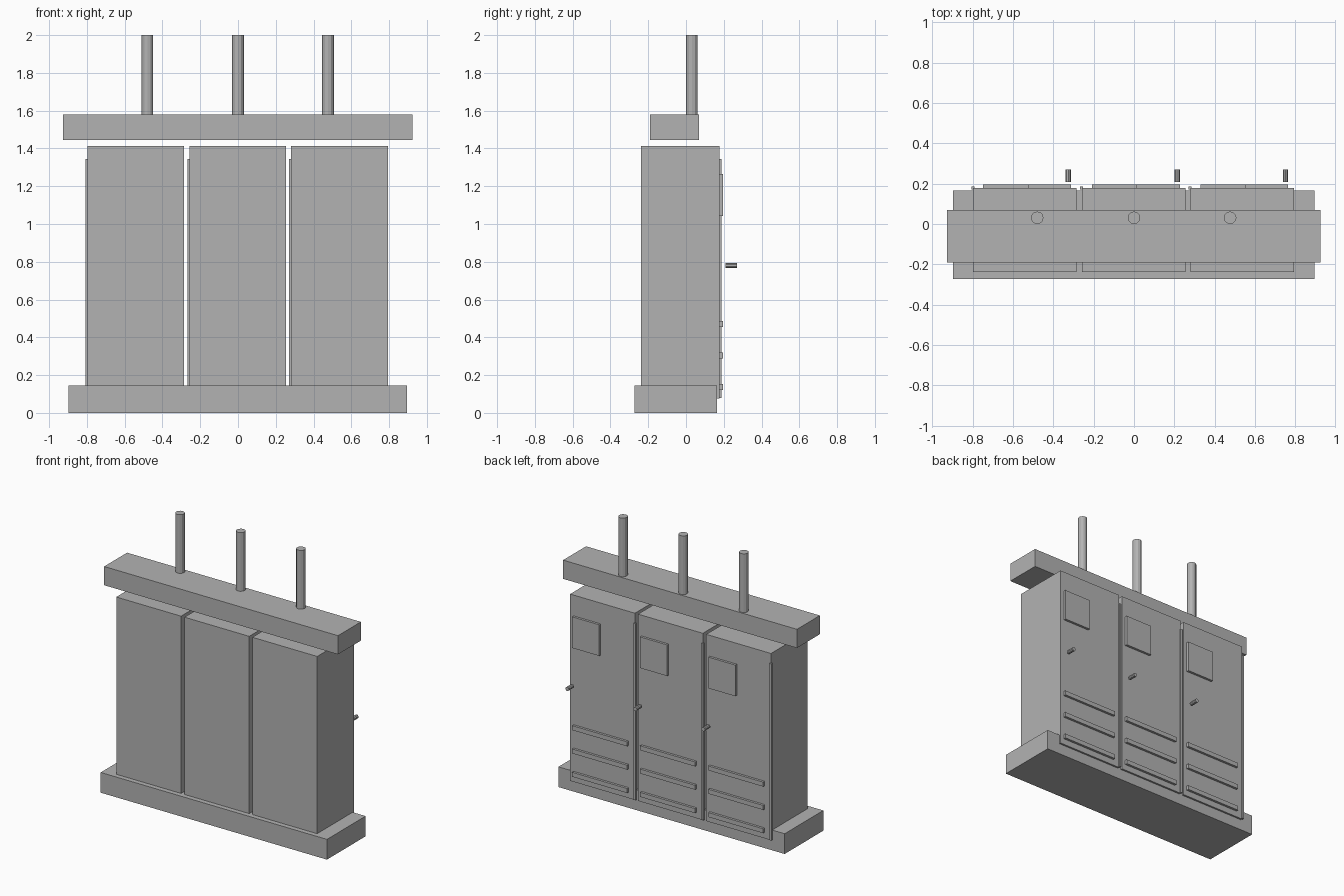
import bpy
import math

if "Cube" in bpy.data.objects:
    bpy.data.objects.remove(bpy.data.objects["Cube"])

# One plain grey for the whole model
grey = bpy.data.materials.new("plain grey")
grey.diffuse_color = (0.45, 0.45, 0.45, 1)
grey.use_nodes = True
grey.node_tree.nodes["Principled BSDF"].inputs["Base Color"].default_value = grey.diffuse_color


def finish(name):
    ob = bpy.context.object
    ob.name = name
    ob.data.materials.append(grey)
    return ob


def box(name, x, y, z):
    """Box from (min, max) ranges on each axis."""
    bpy.ops.mesh.primitive_cube_add(size=1, location=[sum(r) / 2 for r in (x, y, z)])
    ob = finish(name)
    ob.scale = [r[1] - r[0] for r in (x, y, z)]
    bpy.ops.object.transform_apply(location=False, rotation=False, scale=True)
    return ob


def rod(name, radius, length, centre, sides, rotation=(0, 0, 0)):
    bpy.ops.mesh.primitive_cylinder_add(vertices=sides, radius=radius, depth=length,
                                        location=centre, rotation=rotation)
    return finish(name)


# Plinth and overhead duct
box("plinth", (-0.897, 0.895), (-0.272, 0.165), (0, 0.145))
box("overhead_duct", (-0.927, 0.925), (-0.19, 0.069), (1.446, 1.58))

BACK = 0.178
for i, (left, cable_x) in enumerate(((-0.798, -0.48), (-0.258, 0.0), (0.28, 0.477)), 1):
    right = left + 0.513

    # Cabinet, its lower back edge overlapping the plinth
    box(f"cabinet_{i}", (left, right), (-0.237, BACK), (0.077, 1.414))

    # Hinge strip along one edge
    box(f"hinge_strip_{i}", (left - 0.009, left + 0.006), (BACK - 0.006, BACK + 0.009), (0.08, 1.345))

    # Display panel
    box(f"display_panel_{i}", (right - 0.242, right - 0.028), (BACK - 0.004, 0.195), (1.042, 1.265))

    # Ventilation bars
    for j in range(3):
        z = 0.136 + j * 0.167
        box(f"vent_bar_{i}_{j + 1}", (left + 0.05, right - 0.028), (BACK - 0.004, 0.195),
            (z - 0.016, z + 0.016))

    # Door handle
    rod(f"handle_{i}", 0.014, 0.061, (right - 0.041, 0.24, 0.78), 10, (math.pi / 2, 0, 0))

    # Vertical conduit above the duct
    rod(f"conduit_{i}", 0.031, 0.42, (cable_x, 0.031, 1.79), 12)
